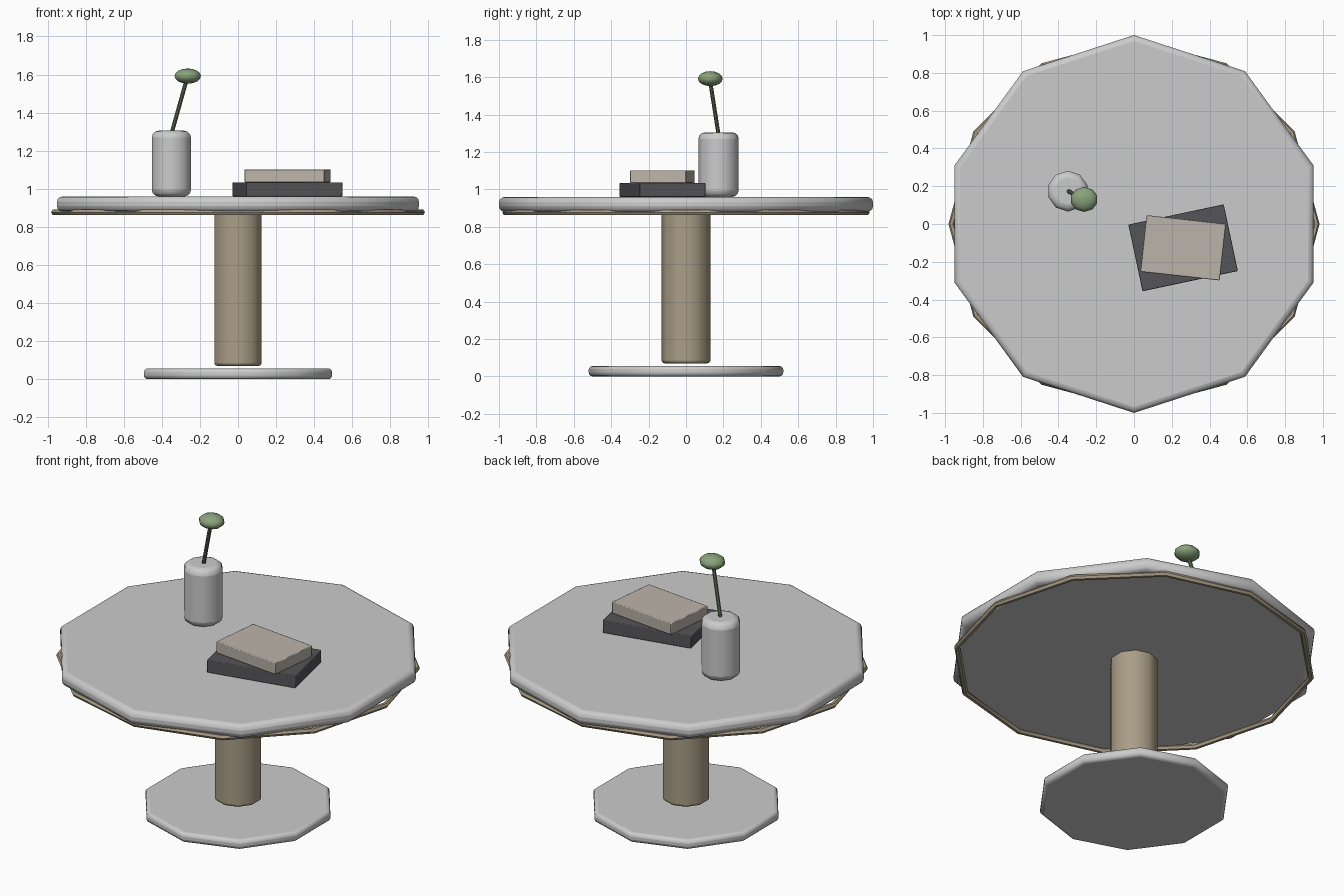
import bpy, math
from mathutils import Vector

if "Cube" in bpy.data.objects:
    bpy.data.objects.remove(bpy.data.objects["Cube"])


def finish(ob, name, color=None, bevel=0, segs=3):
    ob.name = name
    if color:
        m = bpy.data.materials.new(name + "_material")
        m.diffuse_color = (*color, 1)
        m.use_nodes = True
        m.node_tree.nodes["Principled BSDF"].inputs["Base Color"].default_value = m.diffuse_color
        ob.data.materials.append(m)
    bpy.ops.object.shade_smooth_by_angle(angle=math.radians(40))
    if bevel:
        b = ob.modifiers.new("Bevel", 'BEVEL')
        b.width, b.segments = bevel, segs
        b.limit_method, b.angle_limit = 'ANGLE', math.radians(50)
    return ob


def disc(name, r, z0, z1, x=0, y=0, color=None, bevel=0.02):
    # ten-sided cylinder with rounded rims
    bpy.ops.mesh.primitive_cylinder_add(vertices=10, radius=r, depth=z1 - z0,
                                        location=(x, y, (z0 + z1) / 2))
    return finish(bpy.context.object, name, color, bevel)


def book(name, size, z0, z1, angle, color):
    bpy.ops.mesh.primitive_cube_add(size=1, location=(0.26, -0.126, (z0 + z1) / 2),
                                    rotation=(0, 0, math.radians(angle)))
    ob = bpy.context.object
    ob.scale = (*size, z1 - z0)
    bpy.ops.object.transform_apply(location=False, rotation=False, scale=True)
    return finish(ob, name, color, 0.004, 2)


BRASS = (0.40, 0.34, 0.24)

# table
disc("base_plate", 0.52, 0, 0.056, bevel=0.02)
disc("column", 0.13, 0.07, 0.885, color=BRASS, bevel=0.015)
disc("table_top", 1.0, 0.88, 0.96, bevel=0.03)

# metal trim ring under the top
bpy.ops.mesh.primitive_torus_add(major_segments=12, minor_segments=6, major_radius=0.966,
                                 minor_radius=0.016, location=(0, 0, 0.876))
finish(bpy.context.object, "trim_ring", BRASS)

# stacked books
book("lower_book", (0.516, 0.361), 0.96, 1.034, 12, (0.09, 0.09, 0.10))
book("upper_book", (0.422, 0.301), 1.034, 1.102, -6.3, (0.50, 0.46, 0.40))

# vase
disc("vase", 0.108, 0.96, 1.305, -0.35, 0.174, bevel=0.035)

# flower stem running from the vase to the bud
a, b = Vector((-0.352, 0.176, 1.28)), Vector((-0.268, 0.129, 1.58))
d = b - a
bpy.ops.mesh.primitive_cylinder_add(vertices=8, radius=0.011, depth=d.length, location=(a + b) / 2)
stem = bpy.context.object
stem.rotation_euler = d.to_track_quat('Z', 'Y').to_euler()
finish(stem, "stem", (0.12, 0.17, 0.10))

# flower bud
bpy.ops.mesh.primitive_uv_sphere_add(segments=10, ring_count=8, radius=1,
                                     location=(-0.264, 0.13, 1.592))
bud = bpy.context.object
bud.scale = (0.073, 0.066, 0.04)
bpy.ops.object.transform_apply(location=False, rotation=False, scale=True)
finish(bud, "bud", (0.25, 0.36, 0.20))
